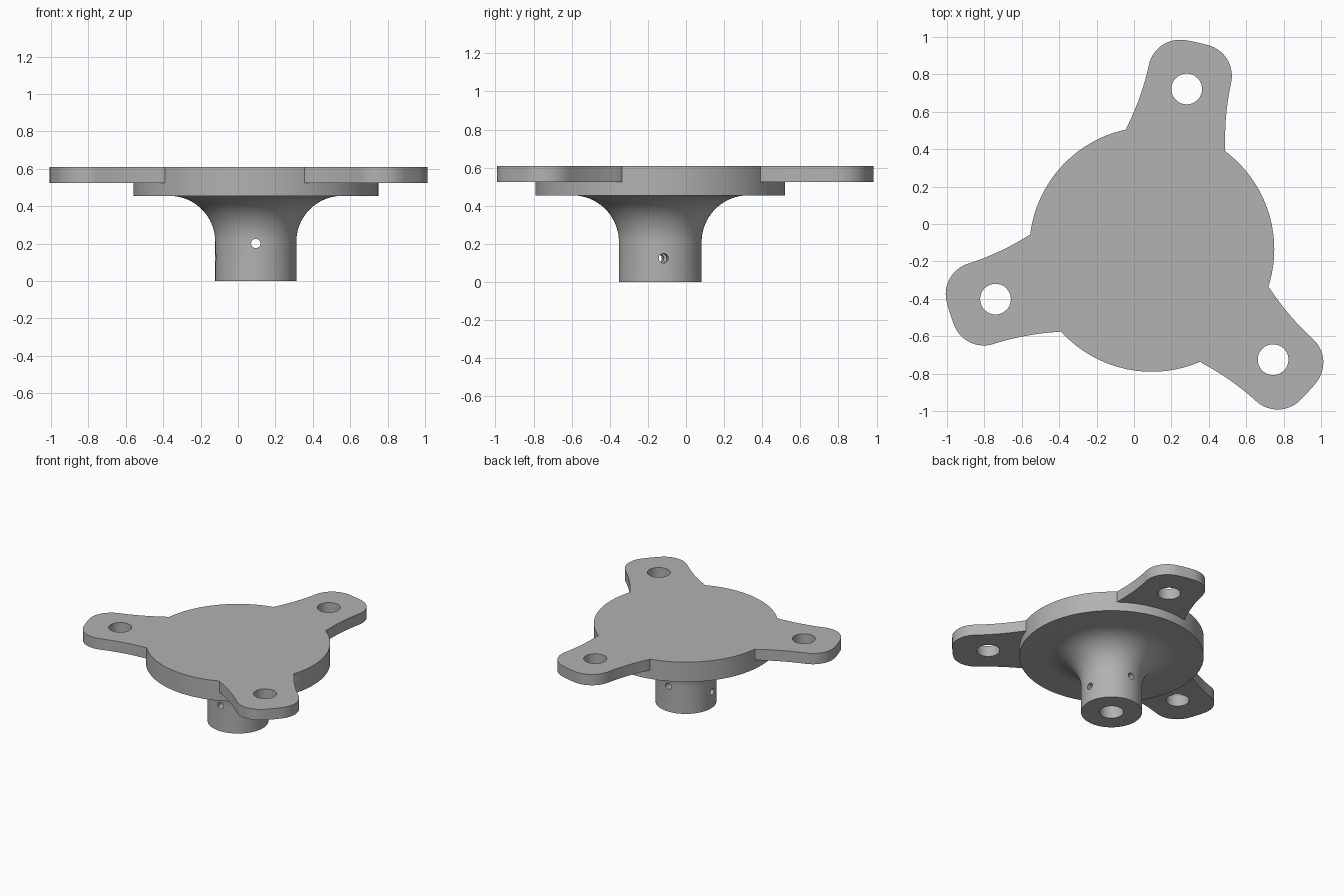
import bpy, bmesh
from math import sin, cos, tau, pi, radians, asin, hypot
from mathutils import Matrix, Vector

if "Cube" in bpy.data.objects:
    bpy.data.objects.remove(bpy.data.objects["Cube"])

CENTRE = Vector((0.095, -0.135, 0))
ARM_ANGLES = [77.7, 197.7, 317.7]
TOP, DISC_LOW, ARM_LOW = 0.61, 0.455, 0.525
HUB_R, DISC_R, FILLET = 0.217, 0.655, 0.245

grey = bpy.data.materials.new("machined grey")
grey.use_nodes = True
colour = (0.445, 0.445, 0.445, 1)
grey.diffuse_color = colour
grey.node_tree.nodes["Principled BSDF"].inputs["Base Color"].default_value = colour


def finish(name, bm, matrix):
    bmesh.ops.recalc_face_normals(bm, faces=bm.faces)
    bm.transform(Matrix.Translation(CENTRE) @ matrix)
    mesh = bpy.data.meshes.new(name)
    bm.to_mesh(mesh)
    bm.free()
    mesh.materials.append(grey)
    obj = bpy.data.objects.new(name, mesh)
    bpy.context.collection.objects.link(obj)
    return obj


def lathe(name, profile, steps=96):
    """Spin a closed (radius, height) profile about the hub axis."""
    bm = bmesh.new()
    verts = [bm.verts.new((r, 0, z)) for r, z in profile]
    edges = [bm.edges.new(pair) for pair in zip(verts, verts[1:])]
    bmesh.ops.spin(bm, geom=verts + edges, axis=(0, 0, 1), cent=(0, 0, 0),
                   angle=tau, steps=steps)
    bmesh.ops.remove_doubles(bm, verts=bm.verts, dist=1e-5)
    return finish(name, bm, Matrix.Identity(4))


def prism(name, outline, low, high, matrix):
    bm = bmesh.new()
    face = bm.faces.new([bm.verts.new((x, y, low)) for x, y in outline])
    grown = bmesh.ops.extrude_face_region(bm, geom=[face])["geom"]
    bmesh.ops.translate(bm, vec=(0, 0, high - low),
                        verts=[v for v in grown if isinstance(v, bmesh.types.BMVert)])
    return finish(name, bm, matrix)


def cylinder(name, radius, length, matrix, sides=48):
    bm = bmesh.new()
    bmesh.ops.create_cone(bm, cap_ends=True, segments=sides, radius1=radius,
                          radius2=radius, depth=length)
    return finish(name, bm, matrix)


def combine(target, other, operation):
    """Apply a boolean and discard the second object."""
    mod = target.modifiers.new(operation, 'BOOLEAN')
    mod.operation, mod.solver, mod.object = operation, 'EXACT', other
    bpy.context.view_layer.objects.active = target
    bpy.ops.object.modifier_apply(modifier=mod.name)
    bpy.data.objects.remove(other)


def arm_outline():
    """Half outline: flared neck, rounded corner, shallow tip arc; then mirrored."""
    half_width, flare, root, tip, corner = 0.225, 0.045, 0.606, 1.132, 0.17
    side = half_width - corner
    reach = ((tip - corner) ** 2 - side ** 2) ** 0.5
    half = [(0.4, half_width + flare)]
    for i in range(12):
        t = i / 12
        half.append((root + (reach - root) * t, half_width + flare * (1 - t) ** 2))
    tangent = asin(side / hypot(side, reach))
    for i in range(17):
        a = pi / 2 + (tangent - pi / 2) * i / 16
        half.append((reach + corner * cos(a), side + corner * sin(a)))
    half.append((tip * cos(tangent / 2), tip * sin(tangent / 2)))
    return half + [(tip, 0)] + [(x, -y) for x, y in reversed(half)]


# Hub with its concave flare, topped by the disc
flare = [(HUB_R + FILLET * (1 - cos(a)), DISC_LOW - FILLET * (1 - sin(a)))
         for a in (pi / 2 * i / 20 for i in range(21))]
body = lathe("hub_and_mounting_plate", [(0, 0), (HUB_R, 0)] + flare
             + [(DISC_R, DISC_LOW), (DISC_R, TOP), (0, TOP)])

# Three mounting arms, each with a bolt hole
for angle in ARM_ANGLES:
    turn = Matrix.Rotation(radians(angle), 4, 'Z')
    combine(body, prism("arm", arm_outline(), ARM_LOW, TOP, turn), 'UNION')
    hole = cylinder("bolt_hole", 0.082, 1, turn @ Matrix.Translation((0.877, 0, TOP)))
    combine(body, hole, 'DIFFERENCE')

# Shaft bore, open at the bottom
combine(body, cylinder("shaft_bore", 0.085, 0.6, Matrix.Identity(4)), 'DIFFERENCE')

# Two cross pin holes through the hub wall
for angle, height in ((4.5, 0.125), (90, 0.2)):
    aim = (Matrix.Translation((0, 0, height)) @ Matrix.Rotation(radians(angle), 4, 'Z')
           @ Matrix.Rotation(pi / 2, 4, 'Y'))
    combine(body, cylinder("pin_hole", 0.025, 0.8, aim, 24), 'DIFFERENCE')

bpy.ops.object.select_all(action='DESELECT')
body.select_set(True)
bpy.context.view_layer.objects.active = body
bpy.ops.object.shade_smooth_by_angle(angle=radians(30))
